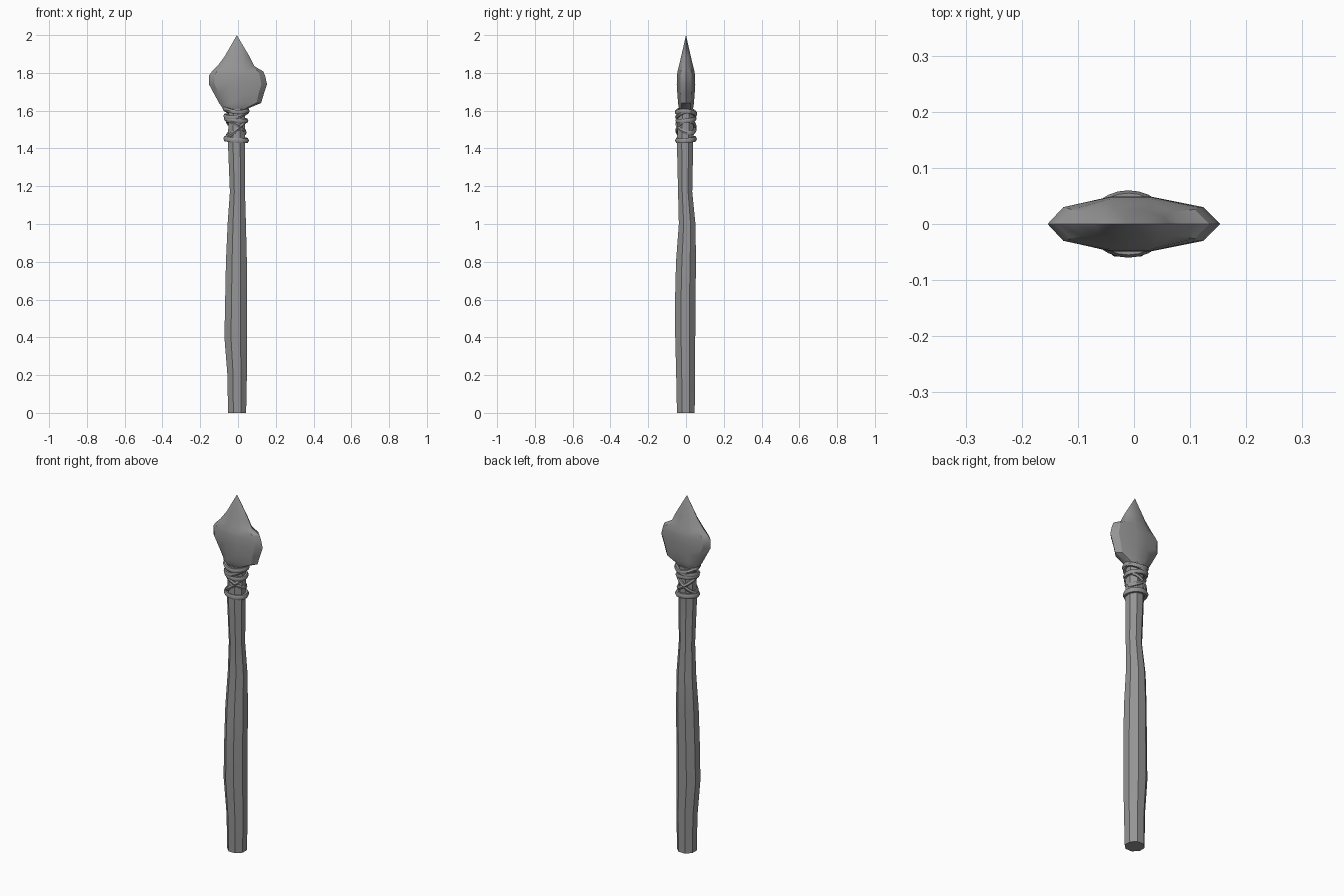
import bpy, bmesh, math
from mathutils import Vector

cube = bpy.data.objects.get("Cube")
if cube:
    bpy.data.objects.remove(cube, do_unlink=True)

grey = bpy.data.materials.new("stone_grey")
grey.use_nodes = True
colour = (0.30, 0.30, 0.30, 1)
grey.diffuse_color = colour
bsdf = next(n for n in grey.node_tree.nodes if n.type == "BSDF_PRINCIPLED")
bsdf.inputs["Base Color"].default_value = colour


def loft(name, rings, closed=False, angle=30):
    """Skin a list of equal rings; cap the ends or join them in a loop."""
    bm = bmesh.new()
    loops = [[bm.verts.new(p) for p in ring] for ring in rings]
    pairs = list(zip(loops, loops[1:]))
    if closed:
        pairs.append((loops[-1], loops[0]))
    else:
        bm.faces.new(loops[0])
        bm.faces.new(loops[-1])
    n = len(loops[0])
    for a, b in pairs:
        for i in range(n):
            j = (i + 1) % n
            bm.faces.new((a[i], a[j], b[j], b[i]))
    bmesh.ops.remove_doubles(bm, verts=bm.verts, dist=0.0005)
    bmesh.ops.recalc_face_normals(bm, faces=bm.faces)
    mesh = bpy.data.meshes.new(name)
    bm.to_mesh(mesh)
    bm.free()
    mesh.materials.append(grey)
    obj = bpy.data.objects.new(name, mesh)
    bpy.context.collection.objects.link(obj)
    bpy.ops.object.select_all(action="DESELECT")
    obj.select_set(True)
    bpy.context.view_layer.objects.active = obj
    bpy.ops.object.shade_smooth_by_angle(angle=math.radians(angle))
    return obj


# Crooked eight-sided shaft: z, x min, x max, y min, y max
shaft = [
    (0.00, -.053, .043, -.048, .046), (0.20, -.056, .047, -.052, .048),
    (0.40, -.072, .047, -.057, .049), (0.60, -.068, .047, -.058, .050),
    (0.80, -.064, .047, -.053, .053), (1.00, -.055, .042, -.038, .050),
    (1.17, -.043, .037, -.042, .033), (1.42, -.053, .038, -.048, .038),
    (1.61, -.050, .038, -.042, .042),
]
rings = []
for z, x0, x1, y0, y1 in shaft:
    ring = []
    for k in range(8):
        a = math.radians(22.5 + 45 * k)
        ring.append(((x0 + x1) / 2 + (x1 - x0) / 1.85 * math.cos(a),
                     (y0 + y1) / 2 + (y1 - y0) / 1.85 * math.sin(a), z))
    rings.append(ring)
loft("shaft", rings, angle=25)

# Chipped spear head: z, left edge, right edge, rim inset, rim y, ridge y
head = [
    (1.585, -.035, .025, .005, .020, .028), (1.615, -.082, .060, .012, .024, .038),
    (1.640, -.100, .122, .024, .025, .042), (1.690, -.127, .137, .028, .028, .046),
    (1.740, -.154, .154, .030, .030, .049), (1.785, -.154, .143, .028, .030, .048),
    (1.808, -.138, .134, .026, .026, .045), (1.835, -.110, .087, .018, .022, .038),
    (1.885, -.072, .062, .010, .013, .026), (2.000, -.006, -.006, 0, 0, 0),
]
rings = []
for z, x0, x1, inset, rim, ridge in head:
    mid, half = -.006, min(.035, (x1 - x0) * .2)
    front = [(x0 + inset, -rim, z), (mid - half, -ridge, z),
             (mid + half, -ridge, z), (x1 - inset, -rim, z)]
    back = [(x, -y, z) for x, y, z in reversed(front)]
    rings.append([(x0, 0, z)] + front + [(x1, 0, z)] + back)
loft("spear_head", rings, angle=32)


def binding(name, z, tilt_x, tilt_y, rx, ry, thick, wave=0, sides=6, steps=24):
    """A tilted cord loop about the shaft."""
    centre = Vector((-.010, 0, z))
    loop = []
    for k in range(steps):
        a = math.tau * k / steps
        c, s = math.cos(a), math.sin(a)
        radial = Vector((c, s, 0))
        base = centre + Vector((rx * c, ry * s, tilt_x * c + tilt_y * s
                                + wave * math.cos(2 * a)))
        loop.append([base + thick * (radial * math.cos(t)
                     + Vector((0, 0, 1.25 * math.sin(t))))
                     for t in (math.tau * m / sides for m in range(sides))])
    loft(name, loop, closed=True, angle=50)


# Cord bindings below the head
binding("lower_cord", 1.447, -.005, .004, .056, .046, .012)
binding("cross_cord_front", 1.505, .042, .010, .048, .046, .010)
binding("cross_cord_back", 1.515, -.030, -.015, .046, .046, .010)
binding("middle_cord", 1.553, -.006, .005, .055, .047, .010)
binding("upper_cord", 1.578, .012, .006, .058, .048, .010, .006)
binding("top_cord", 1.597, -.006, -.004, .062, .050, .010, .008)
